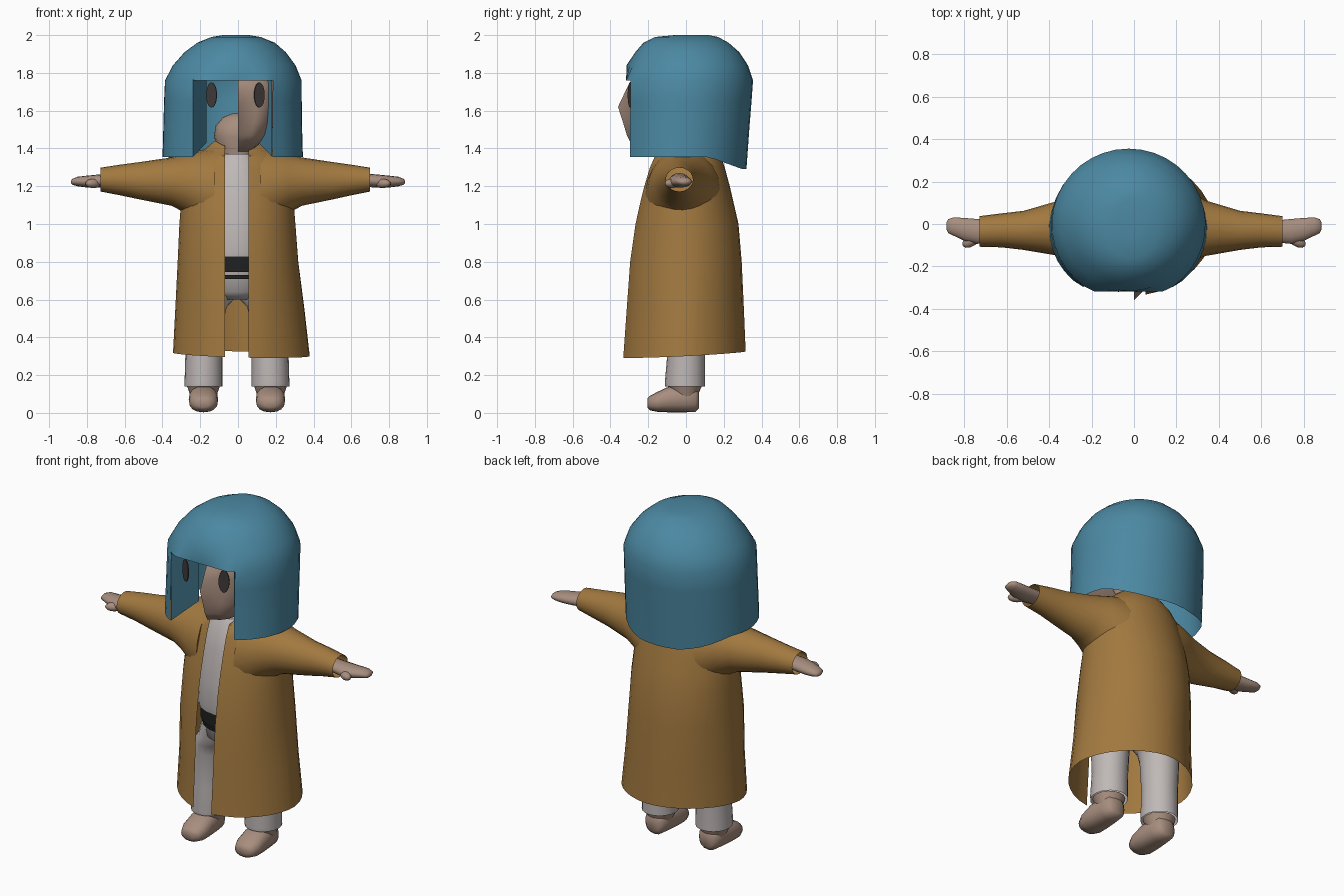
import bpy, bmesh, math
from mathutils import Matrix, Vector

if "Cube" in bpy.data.objects:
    bpy.data.objects.remove(bpy.data.objects["Cube"])


def material(name, r, g, b):
    m = bpy.data.materials.new(name)
    m.use_nodes = True
    m.diffuse_color = (r, g, b, 1)
    bsdf = m.node_tree.nodes["Principled BSDF"]
    bsdf.inputs["Base Color"].default_value = (r, g, b, 1)
    bsdf.inputs["Roughness"].default_value = 0.8
    return m


HAIR = material("blue hair", 0.072, 0.25, 0.365)
COAT = material("ochre coat", 0.36, 0.19, 0.05)
SKIN = material("skin", 0.39, 0.27, 0.21)
CLOTH = material("pale cloth", 0.52, 0.48, 0.47)
BELT = material("black belt", 0.015, 0.015, 0.015)
EYE = material("dark eye", 0.05, 0.042, 0.04)
TAU = 2 * math.pi


def finish(name, bm, mat):
    """Turn a bmesh into a smooth object with one material."""
    mesh = bpy.data.meshes.new(name)
    bmesh.ops.recalc_face_normals(bm, faces=bm.faces)
    bm.to_mesh(mesh)
    bm.free()
    obj = bpy.data.objects.new(name, mesh)
    bpy.context.collection.objects.link(obj)
    mesh.materials.append(mat)
    bpy.ops.object.select_all(action="DESELECT")
    obj.select_set(True)
    bpy.context.view_layer.objects.active = obj
    bpy.ops.object.shade_smooth_by_angle(angle=math.radians(50))


def skin_rows(name, rows, mat, closed=True, caps=(False, False), keep=None):
    """Bridge rows of points with quads; keep(row, col) may leave holes."""
    bm = bmesh.new()
    grid = [[bm.verts.new(p) for p in row] for row in rows]
    n = len(grid[0])
    for i in range(len(grid) - 1):
        for j in range(n if closed else n - 1):
            if keep is None or keep(i, j):
                k = (j + 1) % n
                bm.faces.new((grid[i][j], grid[i][k], grid[i + 1][k], grid[i + 1][j]))
    for use, row in zip(caps, (grid[0], grid[-1])):
        if use:
            bm.faces.new(row)
    bmesh.ops.delete(bm, geom=[v for v in bm.verts if not v.link_faces], context="VERTS")
    finish(name, bm, mat)


def power(v, p):
    return math.copysign(abs(v) ** p, v)


def ring_point(ring, t, p=1.0):
    """Rounded section point; t = 0 faces the low side. Ring: pos, centre, half, low, high."""
    pos, centre, half, low, high = ring
    return Vector((centre + half * power(math.sin(t), p),
                   (low + high) / 2 - (high - low) / 2 * power(math.cos(t), p), pos))


def loft(name, rings, mat, axis="z", n=20, p=1.0, caps=(True, True), flip=1, shift=0):
    place = {"z": lambda a, b, c: (a, b, c),
             "x": lambda a, b, c: (c, a, b),
             "y": lambda a, b, c: (a, c, b)}[axis]
    rows = []
    for ring in rings:
        pts = [place(*ring_point(ring, TAU * j / n, p)) for j in range(n)]
        rows.append([(x * flip + shift, y, z) for x, y, z in pts])
    skin_rows(name, rows, mat, caps=caps)


def spread(a, b, n):
    return [a + (b - a) * i / n for i in range(n + 1)]


# Hair: rounded bob, flat in front, with a window for the face under the fringe
hair_rings = [(1.355, -.028, .372, -.362, .32), (1.5, -.028, .368, -.36, .335),
              (1.65, -.027, .365, -.358, .347), (1.76, -.025, .362, -.36, .355),
              (1.84, -.02, .325, -.315, .328), (1.91, -.015, .268, -.268, .282),
              (1.96, -.01, .205, -.225, .225), (1.99, -.01, .13, -.165, .17),
              (2.0, -.01, .07, -.06, .12)]
rows = []
for ring in hair_rings:
    a = math.asin(min(.21 / ring[2], .58))
    angles = spread(-a, a, 8)[:-1] + spread(a, TAU - a, 30)[:-1]
    row = [ring_point(ring, t) for t in angles]
    for v in row:
        v.y = max(v.y, -.297 if v.z < 1.7 else -.317)
    if ring is hair_rings[0]:
        for v in row:                      # nape hangs lower
            v.z -= .065 * max(0, min(1, (v.y - .12) / .18))
    rows.append(row)
skin_rows("hair", rows, HAIR, caps=(False, True), keep=lambda i, j: i > 2 or j > 7)

# Inward turned edges of the front locks
for side, edge in (("left", .18), ("right", -.237)):
    inner = edge - math.copysign(.07, edge)
    skin_rows(side + "_lock_edge",
              [[(edge, -.294, 1.357), (inner, -.13, 1.43)],
               [(edge, -.294, 1.765), (inner, -.13, 1.765)]], HAIR, closed=False)

# Coat body: long flared shell, open down the front, with a dipped collar
coat_rings = [(.31, .018, .362, -.335, .317), (.55, .01, .342, -.318, .307),
              (.8, 0, .32, -.3, .295), (1.0, -.003, .308, -.272, .278),
              (1.1, -.003, .3, -.25, .255), (1.2, 0, .285, -.225, .232),
              (1.3, 0, .26, -.195, .205), (1.36, 0, .215, -.17, .185),
              (1.41, 0, .16, -.13, .15), (1.44, 0, .125, -.1, .12)]
rows = []
for ring in coat_rings:
    p = 1.1 if ring[0] < .7 else 1
    edges = [math.asin((w / ring[2]) ** (1 / p))
             for w in (.055 - ring[1], .07 + ring[1])]
    row = [ring_point(ring, t, p) for t in spread(edges[0], TAU - edges[1], 32)]
    for v in row:
        if ring is coat_rings[0]:
            v.z += .05 * v.y - .025 * v.x
        elif ring[0] > 1.4:
            v.z += .5 * min(0, v.y + .03)
    rows.append(row)
skin_rows("coat_body", rows, COAT, closed=False)

# Sleeves flaring into the coat, and hands
sleeve = [(.12, -.01, .205, .9, 1.405), (.2, -.012, .188, 1.0, 1.388),
          (.27, -.016, .158, 1.06, 1.37), (.34, -.02, .13, 1.097, 1.352),
          (.5, -.03, .092, 1.13, 1.328), (.6, -.03, .08, 1.152, 1.314),
          (.7, -.035, .072, 1.172, 1.298)]
hand = [(.64, -.035, .05, 1.2, 1.27), (.74, -.035, .06, 1.192, 1.262),
        (.8, -.025, .055, 1.193, 1.256), (.85, -.012, .044, 1.2, 1.25),
        (.875, -.01, .034, 1.207, 1.24), (.884, -.01, .015, 1.215, 1.23)]
for side, flip, stretch in (("left", 1, 1), ("right", -1, 1.04)):
    loft(side + "_sleeve", sleeve, COAT, "x", caps=(True, False), flip=flip * stretch)
    loft(side + "_hand", hand, SKIN, "x", n=14, flip=flip)
    bm = bmesh.new()
    bmesh.ops.create_uvsphere(bm, u_segments=12, v_segments=8, radius=1, matrix=(
        Matrix.Translation((.765 * flip, -.076, 1.215))
        @ Matrix.Rotation(-.6 * flip, 4, "Z") @ Matrix.Diagonal((.05, .028, .025, 1))))
    finish(side + "_thumb", bm, SKIN)

# Trouser legs, ankles and feet
leg = [(.14, 0, .1, -.11, .1), (.16, 0, .1, -.112, .1), (.3, -.002, .098, -.1, .1),
       (.5, -.004, .106, -.11, .11), (.56, -.018, .105, -.12, .12),
       (.62, -.07, .11, -.14, .13), (.7, -.08, .1, -.14, .13)]
ankle = [(.06, 0, .06, -.06, .06), (.11, 0, .076, -.08, .07), (.145, 0, .088, -.098, .085)]
foot = [(-.205, 0, .03, .03, .075), (-.192, 0, .058, .014, .09), (-.15, 0, .076, .005, .112),
        (-.09, 0, .078, .003, .14), (0, 0, .07, .003, .15), (.05, 0, .062, .006, .14),
        (.07, 0, .04, .025, .11)]
for side, flip, x in (("left", 1, .172), ("right", -1, -.183)):
    loft(side + "_trouser_leg", leg, CLOTH, caps=(False, True), flip=flip, shift=x)
    loft(side + "_ankle", ankle, SKIN, n=16, flip=flip, shift=x)
    loft(side + "_foot", foot, SKIN, "y", n=16, p=.85, flip=flip, shift=x)

# Hips, belt and shirt seen through the open coat
loft("hips", [(.6, 0, .1, -.12, .12), (.64, 0, .18, -.17, .16), (.76, 0, .19, -.19, .18)], CLOTH)
loft("belt_lower_band", [(.71, 0, .19, -.195, .18), (.73, 0, .192, -.197, .18)], BELT)
loft("belt", [(.745, 0, .2, -.207, .19), (.83, 0, .2, -.207, .19)], BELT)
loft("shirt", [(.825, 0, .21, -.22, .2), (.86, 0, .215, -.225, .2), (1.0, 0, .21, -.22, .2),
               (1.2, 0, .2, -.19, .18), (1.32, 0, .15, -.155, .15), (1.37, 0, .1, -.125, .12)],
     CLOTH)

# Neck with a rounded top
loft("neck", [(1.3, 0, .095, -.09, .09), (1.4, 0, .1, -.09, .09), (1.46, 0, .128, -.11, .11),
              (1.52, 0, .118, -.1, .1), (1.565, 0, .08, -.07, .07), (1.585, 0, .03, -.03, .03)],
     SKIN)

# Half face: height, half width, front depth, depth on the centre line
face = [(1.385, .07, -.1, -.1), (1.425, .115, -.27, -.29), (1.47, .16, -.295, -.313),
        (1.54, .2, -.3, -.334), (1.62, .22, -.3, -.36), (1.69, .225, -.297, -.327),
        (1.745, .225, -.295, -.3), (1.82, .2, -.24, -.24)]
rows = []
for z, width, depth, ridge in face:
    row = [ring_point((z, 0, width, depth, -depth), t, .7) for t in spread(0, TAU / 4, 10)]
    row[0].y = ridge
    rows.append(row)
skin_rows("half_face", rows, SKIN, closed=False)

# Flat oval eyes
for side, x, turn in (("left", .113, .42), ("right", -.14, -.42)):
    bm = bmesh.new()
    bmesh.ops.create_cone(bm, cap_ends=True, segments=24, radius1=1, radius2=1, depth=1, matrix=(
        Matrix.Translation((x, -.294, 1.683)) @ Matrix.Rotation(turn, 4, "Z")
        @ Matrix.Diagonal((.03, .006, .066, 1)) @ Matrix.Rotation(math.pi / 2, 4, "X")))
    finish(side + "_eye", bm, EYE)
